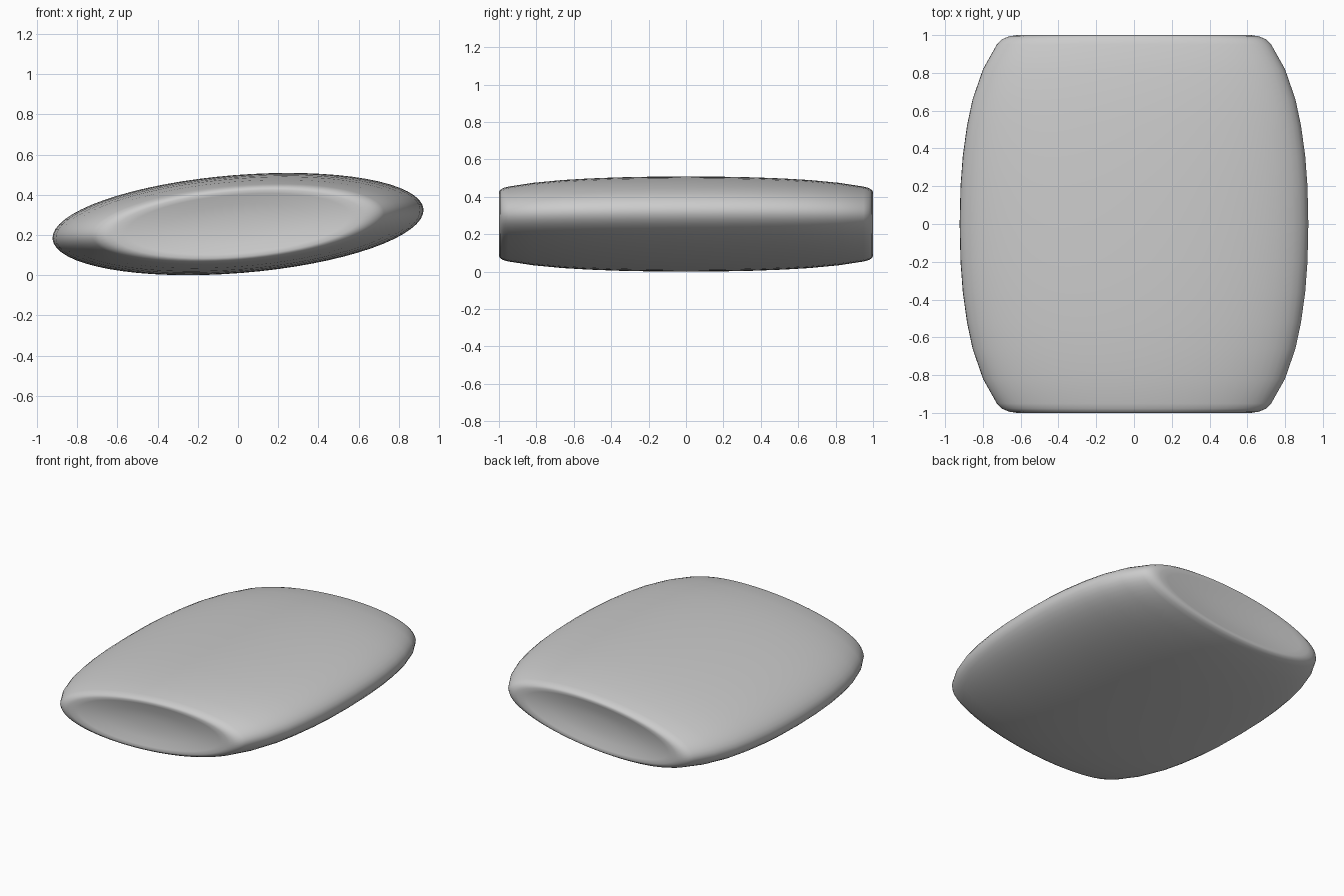
import bpy, bmesh
from math import cos, sin, pi, radians

if "Cube" in bpy.data.objects:
    bpy.data.objects.remove(bpy.data.objects["Cube"])

SEG = 64
A, B, TILT, ZC = 0.926, 0.244, radians(4.6), 0.255

# Half profile along y: (distance from middle, scale of the oval section)
half = [(0.0, 1.0), (0.2, 0.995), (0.36, 0.982), (0.52, 0.958), (0.66, 0.926),
        (0.82, 0.866), (0.95, 0.787), (0.978, 0.757), (0.994, 0.715), (1.0, 0.67)]
# Shallow dished ends
half += [(0.995, 0.60), (0.982, 0.40), (0.973, 0.18)]
stations = [(-y, s) for y, s in reversed(half[1:])] + half


def oval(bm, y, s):
    """One tilted oval ring of the body."""
    ring = []
    for i in range(SEG):
        t = 2 * pi * i / SEG
        u, v = A * s * cos(t), B * s * sin(t)
        ring.append(bm.verts.new((u * cos(TILT) - v * sin(TILT), y,
                                  ZC + u * sin(TILT) + v * cos(TILT))))
    return ring


# Body: loft through the ovals and close both ends
bm = bmesh.new()
rings = [oval(bm, y, s) for y, s in stations]
for a, b in zip(rings, rings[1:]):
    for i in range(SEG):
        j = (i + 1) % SEG
        bm.faces.new((a[i], a[j], b[j], b[i]))
bm.faces.new(rings[0])
bm.faces.new(rings[-1])
bmesh.ops.recalc_face_normals(bm, faces=bm.faces)
for f in bm.faces:
    f.smooth = True

# Sit exactly on the floor
low = min(v.co.z for v in bm.verts)
bmesh.ops.translate(bm, verts=bm.verts, vec=(0, 0, -low))
mesh = bpy.data.meshes.new("oval_barrel_body")
bm.to_mesh(mesh)
bm.free()
body = bpy.data.objects.new("oval_barrel_body", mesh)
bpy.context.collection.objects.link(body)
